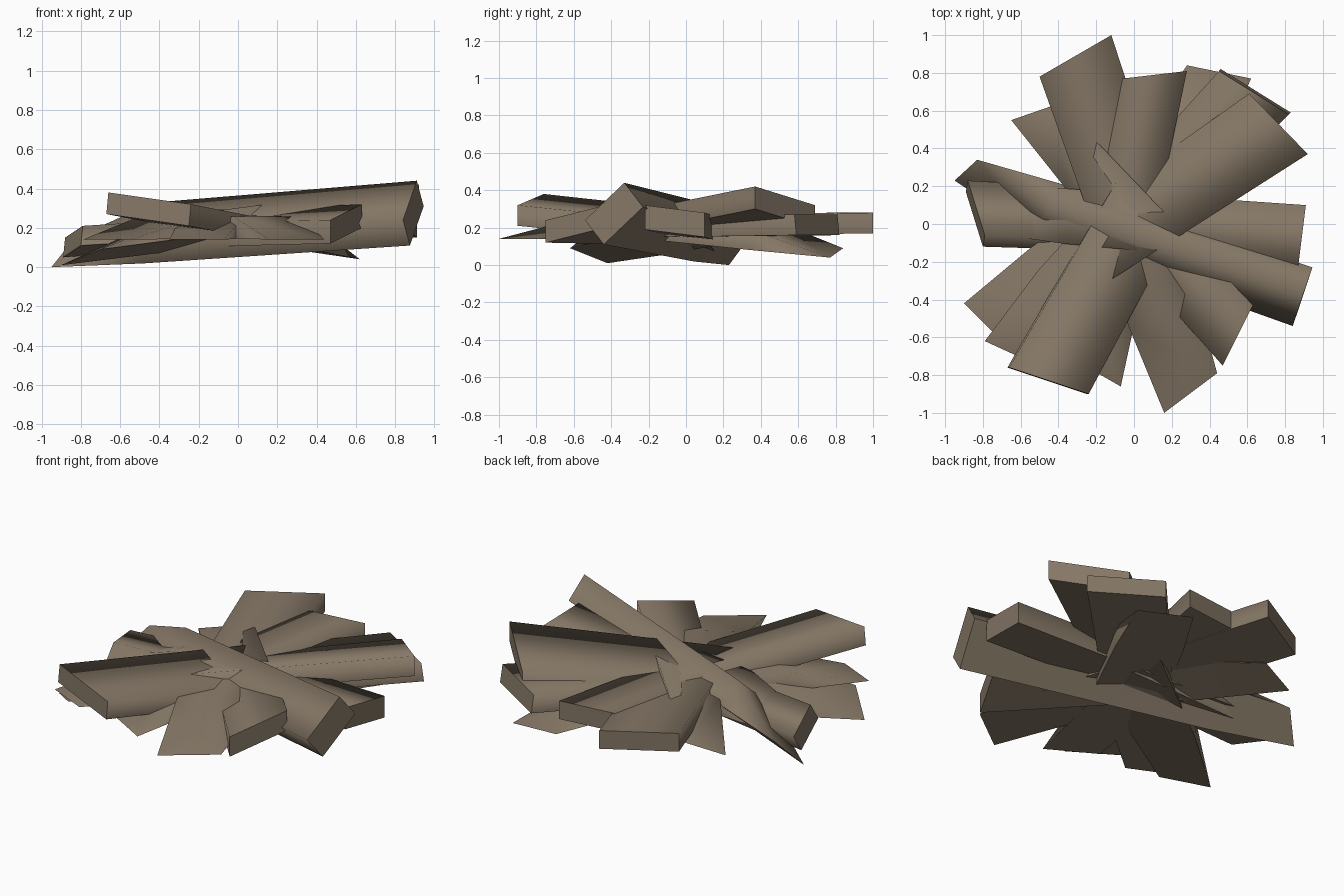
import bpy, bmesh
from mathutils import Vector

if "Cube" in bpy.data.objects:
    bpy.data.objects.remove(bpy.data.objects["Cube"])

wood = bpy.data.materials.new("weathered_wood")
wood.diffuse_color = (0.235, 0.185, 0.132, 1)
wood.use_nodes = True
wood.node_tree.nodes["Principled BSDF"].inputs["Base Color"].default_value = wood.diffuse_color


def split_plank(name, a, b, down, tip_a, tip_b, shoulder=0.75):
    """Board with top end corners a, b; full thickness up to the shoulder,
    then sloping down to one edge tip_a-tip_b."""
    a, b, down, ta, tb = (Vector(p) for p in (a, b, down, tip_a, tip_b))
    mid = ((a + b) / 2 + down).lerp((ta + tb) / 2, shoulder)
    half = ((a - b) / 2).lerp((ta - tb) / 2, 0.4)
    sa, sb = mid + half, mid - half
    bm = bmesh.new()
    v = [bm.verts.new(p) for p in
         (a, b, b + down, a + down, sa - down, sb - down, sb, sa, ta, tb)]
    for ids in ((0, 1, 2, 3), (0, 4, 5, 1), (4, 8, 9, 5),      # end, top, slope
                (3, 2, 6, 7), (7, 6, 9, 8),                    # underside
                (0, 3, 7, 4), (4, 7, 8), (1, 5, 6, 2), (5, 9, 6)):  # sides
        bm.faces.new([v[i] for i in ids])
    bmesh.ops.recalc_face_normals(bm, faces=bm.faces[:])
    # soft upper edges, crisp end, tip and underside
    for f in bm.faces:
        f.smooth = True
    soft = [{v[i], v[j]} for i, j in
            ((0, 4), (4, 8), (1, 5), (5, 9), (4, 5), (6, 7), (4, 7), (5, 6))]
    for e in bm.edges:
        e.smooth = set(e.verts) in soft
    me = bpy.data.meshes.new(name)
    bm.to_mesh(me)
    bm.free()
    me.materials.append(wood)
    ob = bpy.data.objects.new(name, me)
    bpy.context.collection.objects.link(ob)
    return ob


# planks crossing at the middle, each with a thick end and a wedge tip
split_plank("steep_beam", (.84, -.54, .24), (.91, -.33, .44), (.035, .10, -.13),
            (-.95, .23, 0), (-.83, .34, .15))
split_plank("front_left_plank", (-.66, -.76, .38), (-.24, -.90, .32), (-.01, 0, -.11),
            (.28, .84, .09), (.62, .77, .04))
split_plank("back_right_upper_plank", (.61, .69, .32), (.92, .37, .42), (0, 0, -.12),
            (-.90, -.42, .01), (-.70, -.62, .09))
split_plank("back_right_lower_plank", (.45, .81, .27), (.82, .58, .27), (.01, .01, -.11),
            (-.79, -.62, .14), (-.55, -.73, .14))
split_plank("back_left_plank", (-.50, .78, .28), (-.12, 1.0, .28), (0, 0, -.11),
            (.16, -1.0, .14), (.44, -.79, .14))
split_plank("back_plank", (-.06, .77, .28), (.28, .81, .28), (0, 0, -.11),
            (-.35, -.70, .14), (-.07, -.86, .14))
split_plank("front_right_plank", (.47, -.75, .24), (.63, -.43, .32), (0, 0, -.12),
            (-.65, .55, .10), (-.42, .63, .15))
split_plank("right_plank", (.91, .10, .28), (.87, -.22, .32), (0, 0, -.13),
            (-.80, .20, .12), (-.76, -.05, .14))
split_plank("left_plank", (-.88, .23, .15), (-.79, -.06, .21), (-.01, -.06, -.10),
            (.80, .05, .20), (.80, -.15, .20))
